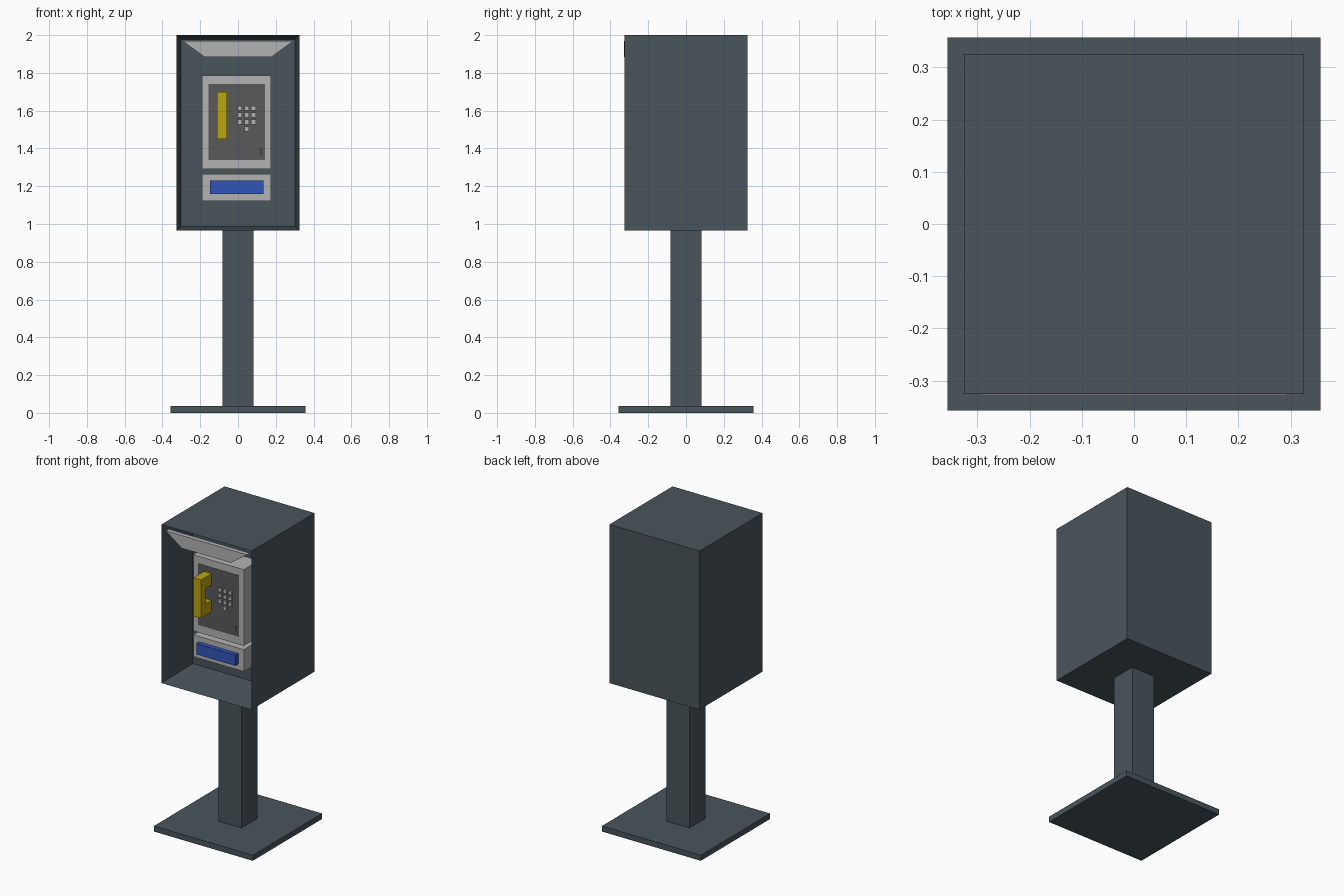
import bpy, bmesh

if "Cube" in bpy.data.objects:
    bpy.data.objects.remove(bpy.data.objects["Cube"])


def material(name, r, g, b):
    m = bpy.data.materials.new(name)
    m.diffuse_color = (r, g, b, 1)
    m.use_nodes = True
    m.node_tree.nodes["Principled BSDF"].inputs["Base Color"].default_value = m.diffuse_color
    return m


STEEL = material("slate_steel", 0.065, 0.09, 0.105)
LIGHT = material("light_grey", 0.45, 0.45, 0.45)
DARK = material("dark_grey", 0.1, 0.1, 0.1)
YELLOW = material("yellow", 0.5, 0.38, 0.005)
BLUE = material("blue", 0.03, 0.09, 0.5)
BLACK = material("black", 0.02, 0.02, 0.02)


def finish(name, bm, mat):
    bmesh.ops.recalc_face_normals(bm, faces=bm.faces)
    me = bpy.data.meshes.new(name)
    bm.to_mesh(me)
    bm.free()
    me.materials.append(mat)
    ob = bpy.data.objects.new(name, me)
    bpy.context.collection.objects.link(ob)
    return ob


def box(name, xs, ys, zs, mat):
    bm = bmesh.new()
    bmesh.ops.create_cube(bm, size=1)
    for v in bm.verts:
        v.co = [r[0] if c < 0 else r[1] for c, r in zip(v.co, (xs, ys, zs))]
    return finish(name, bm, mat)


def prism(name, pts, offset, mat):
    """Extrude a closed outline of 3D points along an offset."""
    bm = bmesh.new()
    face = bm.faces.new([bm.verts.new(p) for p in pts])
    ext = bmesh.ops.extrude_face_region(bm, geom=[face], use_keep_orig=True)
    verts = [g for g in ext["geom"] if isinstance(g, bmesh.types.BMVert)]
    bmesh.ops.translate(bm, verts=verts, vec=offset)
    return finish(name, bm, mat)


# Pedestal
box("base_plate", (-0.357, 0.357), (-0.357, 0.357), (0, 0.036), STEEL)
box("post", (-0.083, 0.083), (-0.083, 0.083), (0.036, 0.965), STEEL)

# Enclosure: front face inset, then pushed back to form the recess
bm = bmesh.new()
bmesh.ops.create_cube(bm, size=1)
for v in bm.verts:
    v.co.x *= 0.65
    v.co.y *= 0.65
    v.co.z = 0.965 if v.co.z < 0 else 2.0
front = min(bm.faces, key=lambda f: f.calc_center_median().y)
bmesh.ops.inset_region(bm, faces=[front], thickness=0.032)
bmesh.ops.translate(bm, verts=front.verts[:], vec=(0, 0.29, 0))
ext = bmesh.ops.recalc_face_normals(bm, faces=bm.faces)
finish("enclosure", bm, STEEL)

# Tapered panel across the top of the opening
prism("header_panel", [(-0.293, -0.327, 1.968), (0.293, -0.327, 1.968),
                       (0.178, -0.327, 1.885), (-0.178, -0.327, 1.885)],
      (0, 0.03, 0), LIGHT)

# Phone housing and lower housing
FACE = -0.19
box("phone_housing", (-0.19, 0.175), (FACE, -0.035), (1.29, 1.787), LIGHT)
box("face_plate", (-0.155, 0.142), (FACE - 0.002, FACE + 0.01), (1.34, 1.74), DARK)
box("lower_housing", (-0.19, 0.175), (FACE, -0.035), (1.122, 1.265), LIGHT)
box("blue_tray", (-0.147, 0.135), (FACE - 0.03, FACE + 0.01), (1.16, 1.23), BLUE)
box("coin_slot", (0.119, 0.125), (FACE - 0.005, FACE), (1.365, 1.405), BLACK)

# Handset: side profile with the grip standing off the face plate
outline = [(-0.30, 1.70), (FACE, 1.70), (FACE, 1.625), (-0.247, 1.625),
           (-0.247, 1.525), (FACE, 1.525), (FACE, 1.45), (-0.30, 1.45)]
prism("handset", [(-0.112, y, z) for y, z in outline], (0.055, 0, 0), YELLOW)

# Keypad: three rows of three and one key below
keys = [(c, r) for r in range(3) for c in range(3)] + [(1, 3)]
for i, (c, r) in enumerate(keys):
    x, z = 0.010 + 0.036 * c, 1.614 - 0.037 * r
    box(f"key_{i + 1}", (x - 0.012, x + 0.012), (FACE - 0.013, FACE),
        (z - 0.012, z + 0.012), LIGHT)
